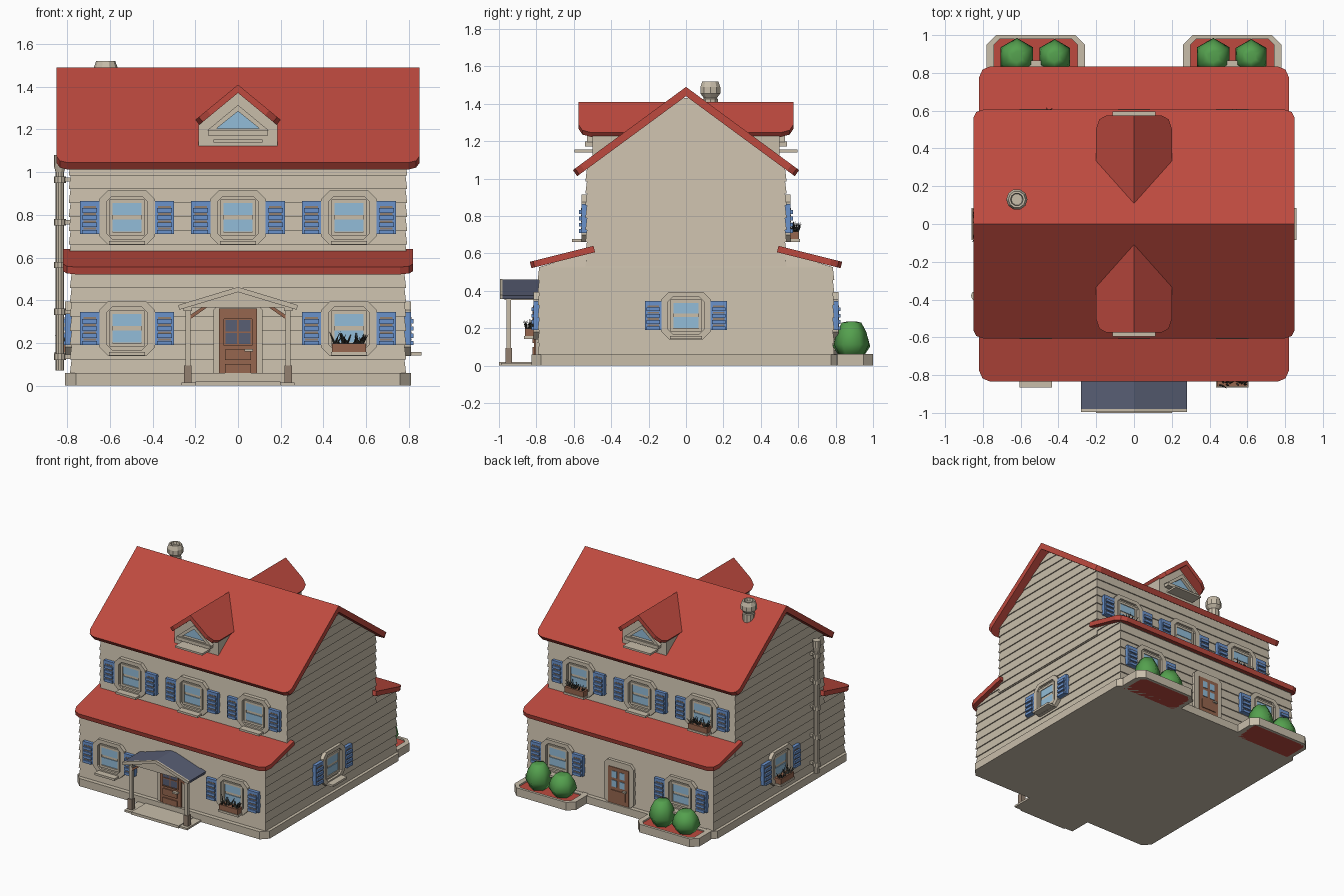
import bpy, bmesh, math, random
from mathutils import Matrix, Vector

random.seed(4)
cube = bpy.data.objects.get("Cube")
if cube:
    bpy.data.objects.remove(cube, do_unlink=True)


def material(name, rgb):
    lin = [(c / 255 / 12.92) if c < 11 else ((c / 255 + 0.055) / 1.055) ** 2.4 for c in rgb]
    m = bpy.data.materials.new(name)
    m.use_nodes = True
    m.diffuse_color = (*lin, 1)
    m.node_tree.nodes["Principled BSDF"].inputs["Base Color"].default_value = (*lin, 1)
    return m


CREAM = material("cream", (200, 189, 170))
RED = material("roof red", (190, 74, 63))
BLUE = material("shutter blue", (106, 146, 204))
GLASS = material("glass blue", (146, 188, 216))
BROWN = material("wood brown", (150, 102, 78))
GREEN = material("bush green", (84, 160, 78))
SLATE = material("porch slate", (88, 94, 116))
DARK = material("dark leaf", (56, 56, 50))
TAUPE = material("taupe", (146, 128, 112))

FLAT = Matrix.Rotation(-math.pi / 2, 4, "X")   # outward becomes up


def facing(angle, u=0, d=0, z=0):
    """Frame on a wall: x along it, z up, -y outward."""
    return Matrix.Rotation(math.radians(angle), 4, "Z") @ Matrix.Translation((u, -d, z))


def build(name, verts, faces, mat, M=Matrix(), smooth=False):
    bm = bmesh.new()
    vs = [bm.verts.new(M @ Vector(v)) for v in verts]
    for f in faces:
        bm.faces.new([vs[i] for i in f])
    bmesh.ops.recalc_face_normals(bm, faces=bm.faces)
    for f in bm.faces:
        f.smooth = smooth
    me = bpy.data.meshes.new(name)
    bm.to_mesh(me)
    bm.free()
    me.materials.append(mat)
    ob = bpy.data.objects.new(name, me)
    bpy.context.collection.objects.link(ob)
    return ob


def walls_between(a, b, n):
    return [(a + i, a + (i + 1) % n, b + (i + 1) % n, b + i) for i in range(n)]


def extrude(name, pts, w0, w1, mat, M):
    n = len(pts)
    verts = [(u, -w, v) for w in (w0, w1) for u, v in pts]
    caps = [tuple(range(n)), tuple(range(n, 2 * n))]
    return build(name, verts, caps + walls_between(0, n, n), mat, M)


def ring(name, outer, inner, w0, w1, mat, M):
    n = len(outer)
    verts = [(u, -w, v) for w in (w0, w1) for p in (outer, inner) for u, v in p]
    faces = []
    for a, b in ((0, 1), (1, 3), (3, 2), (2, 0)):
        faces += walls_between(a * n, b * n, n)
    return build(name, verts, faces, mat, M)


def rect(w, h, u=0, v=0):
    return [(u + a * w / 2, v + b * h / 2) for a, b in ((-1, -1), (1, -1), (1, 1), (-1, 1))]


def chamfer(w, h, c, u=0, v=0):
    w, h = w / 2, h / 2
    q = [(-w + c, -h), (w - c, -h), (w, -h + c), (w, h - c),
         (w - c, h), (-w + c, h), (-w, h - c), (-w, -h + c)]
    return [(u + a, v + b) for a, b in q]


def lathe(name, prof, n, loc, mat, turn=0.0, smooth=False):
    verts = [(r * math.cos(turn + math.tau * i / n), r * math.sin(turn + math.tau * i / n), z)
             for r, z in prof for i in range(n)]
    faces = [f for k in range(len(prof) - 1) for f in walls_between(k * n, k * n + n, n)]
    faces += [tuple(range(n)), tuple(range(len(verts) - n, len(verts)))]
    return build(name, verts, faces, mat, Matrix.Translation(loc), smooth)


def siding(name, hx, levels, depth):
    """Lapped boards, each a little wider at its lower edge."""
    verts, faces = [], []
    for z0, z1 in zip(levels, levels[1:]):
        b = len(verts)
        for z, lip in ((z0, 0.008), (z1, 0)):
            verts += [(x, y, z) for x, y in rect(2 * (hx + lip), 2 * (depth(z) + lip))]
        faces += walls_between(b, b + 4, 4)
        faces += [tuple(range(b, b + 4)), tuple(range(b + 4, b + 8))]
    build(name, verts, faces, CREAM)


def slab(name, hx, top, eave, thick, cut, mat, angle):
    """Sloping roof panel with its lower corners cut."""
    (y0, z0), (y1, z1) = top, eave
    run = math.hypot(y1 - y0, z1 - z0)
    c = cut / run
    outline = [(-hx, 0), (hx, 0), (hx, 1 - c), (hx - cut * 0.3, 1 - c * 0.3), (hx - cut, 1),
               (cut - hx, 1), (cut * 0.3 - hx, 1 - c * 0.3), (-hx, 1 - c)]
    dy, dz = (z1 - z0) / run * thick, -(y1 - y0) / run * thick
    verts = [(x, -(y0 + (y1 - y0) * t + k * dy), z0 + (z1 - z0) * t + k * dz)
             for k in (0, 1) for x, t in outline]
    n = len(outline)
    build(name, verts, [tuple(range(n)), tuple(range(n, 2 * n))] + walls_between(0, n, n),
          mat, facing(angle))


def flower_box(M):
    extrude("flower_box", rect(0.16, 0.05, 0, -0.095), 0.02, 0.075, BROWN, M)
    verts, faces = [], []
    for i in range(26):
        u, w = random.uniform(-0.07, 0.07), random.uniform(0.03, 0.065)
        tip = (u + random.uniform(-0.035, 0.035), -w - random.uniform(-0.02, 0.025),
               random.uniform(-0.045, -0.012))
        b = len(verts)
        verts += [(u - 0.007, -w, -0.075), (u + 0.007, -w, -0.075), (u, -w - 0.01, -0.075), tip]
        faces += [(b, b + 1, b + 3), (b + 1, b + 2, b + 3), (b + 2, b, b + 3), (b, b + 2, b + 1)]
    build("flower_leaves", verts, faces, DARK, M)


def window(angle, u, d, z, flowers=False):
    M = facing(angle, u, d, z)
    ring("window_surround", chamfer(0.26, 0.255, 0.04), chamfer(0.19, 0.2, 0.025), 0, 0.03, CREAM, M)
    extrude("window_back", rect(0.2, 0.21), 0, 0.012, CREAM, M)
    ring("window_frame", rect(0.165, 0.17), rect(0.135, 0.135), 0.01, 0.022, CREAM, M)
    for v in (-0.037, 0.04):
        extrude("window_pane", rect(0.135, 0.057, 0, v), 0.01, 0.017, GLASS, M)
    extrude("window_sill", rect(0.17, 0.016, 0, -0.118), 0, 0.08, CREAM, M)
    for s in (-1, 1):
        extrude("shutter", rect(0.09, 0.155, s * 0.175, 0), 0, 0.03, BLUE, M)
        for k in range(4):
            v = 0.05 - k * 0.034
            extrude("shutter_slot", rect(0.06, 0.009, s * 0.175, v), 0.028, 0.032, TAUPE, M)
            extrude("shutter_slat", rect(0.07, 0.02, s * 0.175, v - 0.016), 0.028, 0.042, BLUE, M)
    if flowers:
        flower_box(M)


# Base and walls
extrude("foundation", chamfer(1.62, 1.65, 0.05), 0, 0.058, CREAM, FLAT)
low = [0.055 + 0.067 * i for i in range(8)] + [0.565, 0.6]
siding("lower_walls", 0.78, low, lambda z: 0.785 if z < 0.53 else 0.785 - (z - 0.53) * 3.6)
high = [0.53 + 0.065 * i for i in range(9)] + [1.115 + 0.065 * i for i in range(5)] + [1.43]
siding("upper_walls", 0.785, high, lambda z: min(0.53, max(0.01, 0.53 * (1.45 - z) / 0.4)))

# Roofs
for a in (0, 180):
    slab("main_roof", 0.85, (0, 1.49), (0.605, 1.045), 0.04, 0.05, RED, a)
    slab("skirt_roof", 0.82, (0.495, 0.64), (0.835, 0.555), 0.035, 0.06, RED, a)
    slab("dormer_roof", 0.575, (0, 1.41), (0.2, 1.245), 0.03, 0.07, RED, a + 90)

# Dormers
for a in (0, 180):
    M = facing(a)
    extrude("dormer_wall", [(-0.185, 1.1), (0.185, 1.1), (0.185, 1.23), (0, 1.385), (-0.185, 1.23)],
            0.2, 0.5, CREAM, M)
    ring("dormer_window_frame", [(-0.145, 1.195), (0.145, 1.195), (0, 1.315)],
         [(-0.1, 1.205), (0.1, 1.205), (0, 1.285)], 0.5, 0.53, CREAM, M)
    extrude("dormer_pane", [(-0.1, 1.205), (0.1, 1.205), (0, 1.285)], 0.5, 0.508, GLASS, M)
    extrude("dormer_bar", rect(0.28, 0.025, 0, 1.185), 0.5, 0.54, CREAM, M)
    extrude("dormer_sill", rect(0.23, 0.014, 0, 1.147), 0.48, 0.595, CREAM, M)

# Chimney
lathe("chimney", [(0.042, 1.3), (0.042, 1.425), (0.036, 1.43), (0.056, 1.455), (0.056, 1.49),
                  (0.045, 1.52), (0.034, 1.52), (0.03, 1.5)], 10, (-0.62, 0.13, 0), CREAM)

# Windows
for u in (-0.52, 0, 0.52):
    window(0, u, 0.53, 0.787)
    window(180, u, 0.53, 0.787, u != 0)
for u in (-0.52, 0.52):
    window(0, u, 0.785, 0.267, u > 0)
    window(180, u, 0.785, 0.267)
window(90, 0, 0.78, 0.267)
window(-90, 0, 0.78, 0.267, True)

# Drainpipe
pipe = [(0.02, 0.07), (0.02, 1.0), (0.028, 1.03), (0.028, 1.08)]
lathe("drainpipe", pipe, 10, (-0.835, -0.38, 0), CREAM)
for z in (0.12, 0.33, 0.55, 0.75, 0.95):
    lathe("pipe_collar", [(0.028, z), (0.028, z + 0.03)], 10, (-0.835, -0.38, 0), CREAM)
    extrude("pipe_bracket", rect(0.02, 0.02, 0.38, z + 0.015), 0.77, 0.83, CREAM, facing(-90))

# Front door
M = facing(0, 0, 0.785)
extrude("door_frame", chamfer(0.23, 0.36, 0.025, 0, 0.2), 0, 0.02, CREAM, M)
extrude("front_door", rect(0.18, 0.34, 0, 0.19), 0, 0.028, BROWN, M)
extrude("door_glass", rect(0.12, 0.12, 0, 0.25), 0.02, 0.031, SLATE, M)
for v in (0.19, 0.25, 0.31):
    extrude("door_bar", rect(0.13, 0.008, 0, v), 0.02, 0.036, BROWN, M)
for u in (-0.063, 0, 0.063):
    extrude("door_bar", rect(0.008, 0.125, u, 0.25), 0.02, 0.036, BROWN, M)
for v in (0.075, 0.145):
    extrude("door_panel", rect(0.12, 0.05, 0, v), 0.02, 0.036, BROWN, M)
extrude("door_handle", rect(0.04, 0.012, 0.05, 0.165), 0.02, 0.05, CREAM, M)

# Porch
M = facing(0)
extrude("porch_floor", rect(0.53, 0.014, 0, 0.007), 0.78, 0.99, CREAM, M)
extrude("porch_step", rect(0.4, 0.02, 0, 0.01), 0.78, 1.0, CREAM, M)
extrude("porch_gable", [(-0.25, 0.365), (0.25, 0.365), (0, 0.445)], 0.955, 0.975, CREAM, M)
for s in (-1, 1):
    extrude("porch_post", rect(0.024, 0.36, s * 0.235, 0.19), 0.935, 0.96, CREAM, M)
    extrude("post_base", rect(0.036, 0.08, s * 0.235, 0.055), 0.93, 0.966, TAUPE, M)
    extrude("post_cap", rect(0.04, 0.02, s * 0.235, 0.36), 0.926, 0.97, CREAM, M)
    extrude("porch_beam", rect(0.025, 0.025, s * 0.235, 0.362), 0.78, 0.96, CREAM, M)
    extrude("porch_brace", [(s * 0.225, 0.31), (s * 0.225, 0.33), (s * 0.17, 0.366), (s * 0.145, 0.366)],
            0.94, 0.955, BROWN, M)
    for name, w0, w1, dz, mat in (("porch_roof", 0.78, 0.98, 0, SLATE),
                                  ("porch_roof_trim", 0.98, 0.995, 0.002, CREAM)):
        extrude(name, [(0, 0.46 + dz), (s * 0.28, 0.375 + dz), (s * 0.275, 0.355), (0, 0.438)],
                w0, w1, mat, M)

# Back door
M = facing(180, 0, 0.785)
extrude("back_door_frame", chamfer(0.25, 0.33, 0.03, 0, 0.215), 0, 0.025, CREAM, M)
extrude("back_door", rect(0.17, 0.275, 0, 0.195), 0, 0.03, BROWN, M)
for u in (-0.032, 0.032):
    for v in (0.21, 0.28):
        extrude("back_door_pane", rect(0.042, 0.05, u, v), 0.02, 0.034, GLASS, M)
extrude("back_door_panel", rect(0.12, 0.07, 0, 0.125), 0.02, 0.036, BROWN, M)
extrude("back_door_handle", rect(0.03, 0.012, 0.055, 0.168), 0.02, 0.045, CREAM, M)

# Back planters and bushes
for s in (-1, 1):
    x = s * 0.52
    ring("planter_rim", chamfer(0.52, 0.24, 0.05, x, 0.88), chamfer(0.44, 0.2, 0.03, x, 0.88),
         0, 0.062, CREAM, FLAT)
    extrude("planter_soil", rect(0.46, 0.2, x, 0.88), 0, 0.05, RED, FLAT)
    for dx, r, h in ((-0.1, 0.1, 0.16), (0.1, 0.094, 0.19)):
        prof = [(r * 0.62, 0), (r, h * 0.36), (r * 0.85, h * 0.7), (r * 0.56, h * 0.97), (r * 0.3, h)]
        lathe("bush", prof, 6, (x + dx, 0.885, 0.045), GREEN, math.pi / 2, True)
